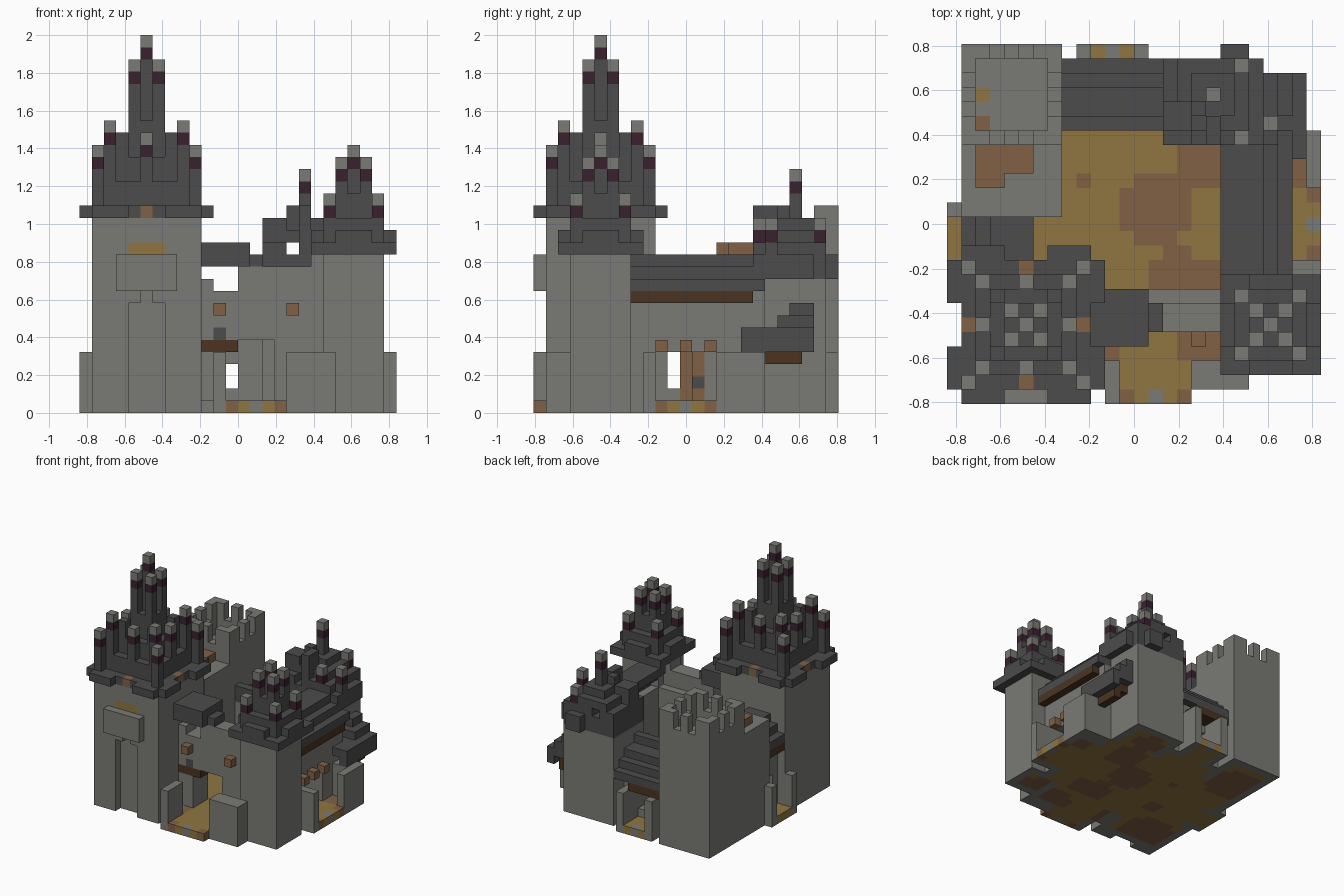
import bpy

default = bpy.data.objects.get("Cube")
if default:
    bpy.data.objects.remove(default, do_unlink=True)

UNIT = 2 / 31
PALETTE = {
    "stone": (0.195, 0.195, 0.18),
    "slate": (0.072, 0.072, 0.072),
    "ochre": (0.28, 0.18, 0.052),
    "wood": (0.22, 0.12, 0.06),
    "plum": (0.042, 0.015, 0.027),
    "beam": (0.07, 0.034, 0.015),
}
COLOURS = list(PALETTE)
MATERIALS = []
for name, rgb in PALETTE.items():
    mat = bpy.data.materials.new(name)
    mat.use_nodes = True
    mat.diffuse_color = (*rgb, 1)
    bsdf = mat.node_tree.nodes["Principled BSDF"]
    bsdf.inputs["Base Color"].default_value = (*rgb, 1)
    bsdf.inputs["Roughness"].default_value = 0.9
    MATERIALS.append(mat)

SIDES = []
for axis in range(3):
    for step in (0, 1):
        u, v = (axis + 1) % 3, (axis + 2) % 3
        ring = []
        for a, b in ((0, 0), (1, 0), (1, 1), (0, 1)):
            corner = [0, 0, 0]
            corner[axis], corner[u], corner[v] = step, a, b
            ring.append(tuple(corner))
        normal = [0, 0, 0]
        normal[axis] = 2 * step - 1
        SIDES.append((normal, ring if step else ring[::-1]))

floor = {}


def box(cells, colour, xs, ys, zs):
    """Fill a block of cells, or carve it away when colour is None."""
    for i in range(*xs):
        for j in range(*ys):
            for k in range(*zs):
                if colour is None:
                    cells.pop((i, j, k), None)
                else:
                    cells[i, j, k] = colour


def square(cells, colour, centre, r, zs):
    i, j = centre
    box(cells, colour, (i - r, i + r + 1), (j - r, j + r + 1), zs)


def pinnacle(cells, i, j, base, top):
    """Slate shaft with a plum band and a stone cap."""
    box(cells, "slate", (i, i + 1), (j, j + 1), (base, top - 2))
    cells[i, j, top - 2] = "plum"
    cells[i, j, top - 1] = "stone"


def corners(cells, centre, r, base, top):
    for sx in (-r, r):
        for sy in (-r, r):
            pinnacle(cells, centre[0] + sx, centre[1] + sy, base, top)


def build(name, cells):
    """Turn cells into one mesh holding the exposed faces only."""
    if cells is not floor:
        cells = {c: m for c, m in cells.items() if c not in floor}
    index, faces, mats = {}, [], []
    for c, colour in cells.items():
        for normal, ring in SIDES:
            if tuple(a + b for a, b in zip(c, normal)) in cells:
                continue
            pts = [tuple(a + b for a, b in zip(c, p)) for p in ring]
            faces.append([index.setdefault(p, len(index)) for p in pts])
            mats.append(COLOURS.index(colour))
    verts = [((i - 13) * UNIT, (j - 12.5) * UNIT, k * UNIT) for i, j, k in index]
    mesh = bpy.data.meshes.new(name)
    mesh.from_pydata(verts, [], faces)
    for mat in MATERIALS:
        mesh.materials.append(mat)
    mesh.polygons.foreach_set("material_index", mats)
    mesh.update()
    bpy.context.collection.objects.link(bpy.data.objects.new(name, mesh))


# Earth floor: courtyard, tower rooms and porches, with trodden patches
for xs, ys in (((3, 22), (7, 19)), ((8, 15), (19, 21)), ((9, 20), (6, 8)),
               ((2, 9), (3, 9)), ((21, 24), (4, 7)), ((16, 21), (19, 23)),
               ((2, 7), (14, 24)), ((0, 4), (10, 13)), ((22, 26), (10, 15)),
               ((22, 25), (15, 17)), ((12, 17), (0, 7)), ((11, 20), (3, 6)),
               ((10, 13), (20, 25))):
    box(floor, "ochre", xs, ys, (0, 1))
PATCHES = ((14.5, 13.5, 2.6), (18, 17, 2.2), (16, 8.6, 2), (18, 8.5, 1.5),
           (9.5, 15.5, .8), (11, 4.5, 1.4), (18.5, 4, 2.1), (24, 16, 1.5),
           (5, 5, 3), (22, 5, 2), (4, 20, 3.5), (18, 21, 1.8), (8, 10, 1))
for (i, j, k) in floor:
    if any((i + .5 - x) ** 2 + (j + .5 - y) ** 2 < r * r for x, y, r in PATCHES):
        floor[i, j, k] = "wood"
floor[14, 0, 0] = floor[25, 12, 0] = floor[11, 24, 0] = "stone"
for i, j in ((12, 0), (16, 0), (25, 10), (25, 14)):
    floor[i, j, 0] = "wood"
build("earth_floor", floor)

# Great tower: shaft, arched recess, balcony and lit window
great = {}
gc = (5, 5)
square(great, "stone", gc, 4, (0, 16))
square(great, None, gc, 3, (0, 15))
box(great, "stone", (2, 9), (2, 3), (0, 11))
box(great, None, (4, 7), (1, 2), (0, 9))
box(great, None, (5, 6), (1, 2), (9, 10))
box(great, "stone", (3, 8), (0, 1), (10, 13))
box(great, "ochre", (4, 7), (1, 2), (13, 14))
build("great_tower", great)

# Great tower roof: eaves, terraces, lanterns and spires
roof = {}
square(roof, "slate", gc, 4, (16, 17))
for a in (-4, 2):
    for edge in (0, 10):
        box(roof, "slate", (edge, edge + 1), (5 + a, 8 + a), (16, 17))
        box(roof, "slate", (5 + a, 8 + a), (edge, edge + 1), (16, 17))
square(roof, "slate", gc, 3, (17, 19))
square(roof, "slate", gc, 2, (19, 21))
square(roof, "slate", gc, 1, (21, 24))
for dx, dy in ((1, 0), (-1, 0), (0, 1), (0, -1)):
    roof[5 + 4 * dx, 5 + 4 * dy, 16] = "wood"
    pinnacle(roof, 5 + 3 * dx, 5 + 3 * dy, 17, 23)
for sx in (3, 7):
    for sy in (3, 7):
        box(roof, "slate", (sx, sx + 1), (sy, sy + 1), (19, 23))
corners(roof, gc, 4, 17, 22)
corners(roof, gc, 3, 17, 24)
corners(roof, gc, 1, 21, 29)
pinnacle(roof, *gc, 21, 31)
build("great_tower_roof", roof)

# Small front tower
small = {}
sc = (22, 5)
square(small, "stone", sc, 2, (0, 13))
square(small, None, sc, 1, (0, 12))
build("small_tower", small)
roof = {}
square(roof, "slate", sc, 3, (13, 14))
for a in (-1, 0, 1):
    for r in (-3, 3):
        roof[22 + a, 5 + r, 14] = roof[22 + r, 5 + a, 14] = "slate"
square(roof, "slate", sc, 2, (14, 16))
square(roof, "slate", sc, 1, (16, 18))
corners(roof, sc, 2, 14, 18)
corners(roof, sc, 1, 16, 21)
pinnacle(roof, *sc, 16, 22)
build("small_tower_roof", roof)

# Rear tower with its stepped roof
rear = {}
box(rear, "stone", (15, 22), (18, 24), (0, 11))
box(rear, None, (16, 21), (19, 23), (0, 10))
build("rear_tower", rear)
roof = {}
box(roof, "slate", (15, 22), (18, 24), (11, 14))
box(roof, "slate", (22, 23), (18, 23), (11, 13))
box(roof, "slate", (19, 21), (24, 25), (11, 13))
box(roof, "slate", (16, 21), (19, 24), (14, 15))
box(roof, "slate", (17, 20), (20, 23), (15, 16))
box(roof, "slate", (15, 17), (19, 21), (14, 16))
box(roof, "slate", (18, 19), (18, 20), (14, 17))
box(roof, "slate", (17, 18), (20, 21), (16, 17))
box(roof, None, (17, 18), (18, 24), (13, 14))
for i, j in ((20, 23), (22, 19), (20, 18)):
    pinnacle(roof, i, j, 13, 16)
pinnacle(roof, 18, 21, 15, 20)
build("rear_tower_roof", roof)

# Square keep with notched battlements and a lower wing
keep = {}
box(keep, "stone", (1, 8), (18, 25), (0, 17))
box(keep, None, (2, 7), (19, 24), (0, 12))
box(keep, None, (2, 7), (19, 24), (13, 17))
for a in (2, 4):
    box(keep, None, (1 + a, 2 + a), (18, 25), (15, 17))
    box(keep, None, (1, 8), (18 + a, 19 + a), (15, 17))
keep[2, 19, 12] = "wood"
keep[2, 21, 12] = "ochre"
build("keep", keep)
wing = {}
box(wing, "stone", (1, 8), (13, 18), (0, 13))
box(wing, None, (2, 7), (14, 18), (0, 12))
box(wing, "wood", (2, 6), (16, 18), (13, 14))
box(wing, "wood", (2, 4), (15, 16), (13, 14))
box(wing, "wood", (7, 8), (13, 14), (1, 5))
wing[7, 13, 2] = "slate"
build("keep_wing", wing)

# Front wall with gateway, lintel, lanterns and porch
front = {}
box(front, "stone", (10, 20), (5, 8), (0, 10))
box(front, "stone", (10, 11), (5, 7), (10, 11))
box(front, "stone", (13, 20), (5, 7), (10, 12))
box(front, "stone", (19, 21), (5, 7), (10, 13))
box(front, None, (12, 16), (5, 8), (0, 6))
box(front, "beam", (10, 13), (5, 7), (5, 6))
front[11, 5, 6] = "slate"
for i in (11, 17):
    front[i, 4, 8] = "wood"
box(front, "stone", (10, 11), (3, 5), (0, 1))
box(front, "stone", (11, 12), (0, 3), (0, 5))
box(front, "stone", (17, 21), (1, 3), (0, 5))
build("front_wall", front)

# Slate bridge roof over the gateway
bridge = {}
box(bridge, "slate", (10, 14), (4, 8), (12, 14))
box(bridge, "slate", (14, 15), (5, 7), (12, 13))
build("gate_roof", bridge)

# East wall: stepped roof, beam, lanterns and doorway
east = {}
box(east, "stone", (20, 23), (8, 19), (0, 10))
box(east, None, (20, 23), (10, 15), (0, 5))
for step in range(3):
    box(east, "slate", (21 - step, 24 - step), (8, 19), (10 + step, 11 + step))
box(east, "beam", (23, 24), (8, 18), (9, 10))
for j in (10, 12, 14):
    east[23, j, 5] = "wood"
box(east, "stone", (23, 26), (9, 10), (0, 5))
box(east, "stone", (23, 26), (17, 19), (0, 5))
box(east, "stone", (25, 26), (15, 17), (0, 5))
build("east_wall", east)

# Lean-to canopy on the rear tower
canopy = {}
box(canopy, "slate", (24, 25), (17, 23), (5, 7))
box(canopy, "slate", (22, 24), (17, 23), (6, 7))
box(canopy, "slate", (22, 24), (20, 23), (7, 8))
box(canopy, "slate", (22, 23), (21, 23), (8, 9))
box(canopy, "beam", (23, 24), (19, 22), (4, 6))
box(canopy, "beam", (22, 23), (19, 22), (5, 6))
build("lean_to_canopy", canopy)

# Back wall: low stepped roof falling to the back door
back = {}
box(back, "stone", (8, 15), (19, 22), (0, 9))
box(back, None, (10, 13), (19, 22), (2, 4))
for step, low in enumerate((8, 8, 8, 7, 6)):
    high = max(low + 1, 10 - step)
    box(back, "slate", (8, 15), (19 + step, 20 + step), (low, high))
box(back, "beam", (8, 13), (22, 24), (5, 6))
for i in (9, 13):
    box(back, "stone", (i, i + 1), (22, 25), (0, 5))
build("back_wall", back)

# West wall: low roof, beam, door leaf and porch
west = {}
box(west, "stone", (2, 5), (10, 14), (0, 10))
box(west, None, (2, 5), (11, 13), (2, 5))
for step in range(3):
    box(west, "slate", (1 + step, 4 + step), (10, 13), (9 + step, 10 + step))
box(west, "beam", (1, 2), (10, 13), (8, 9))
box(west, "wood", (4, 5), (12, 14), (1, 5))
for j in (9, 13):
    box(west, "stone", (0, 2), (j, j + 1), (0, 5))
build("west_wall", west)
